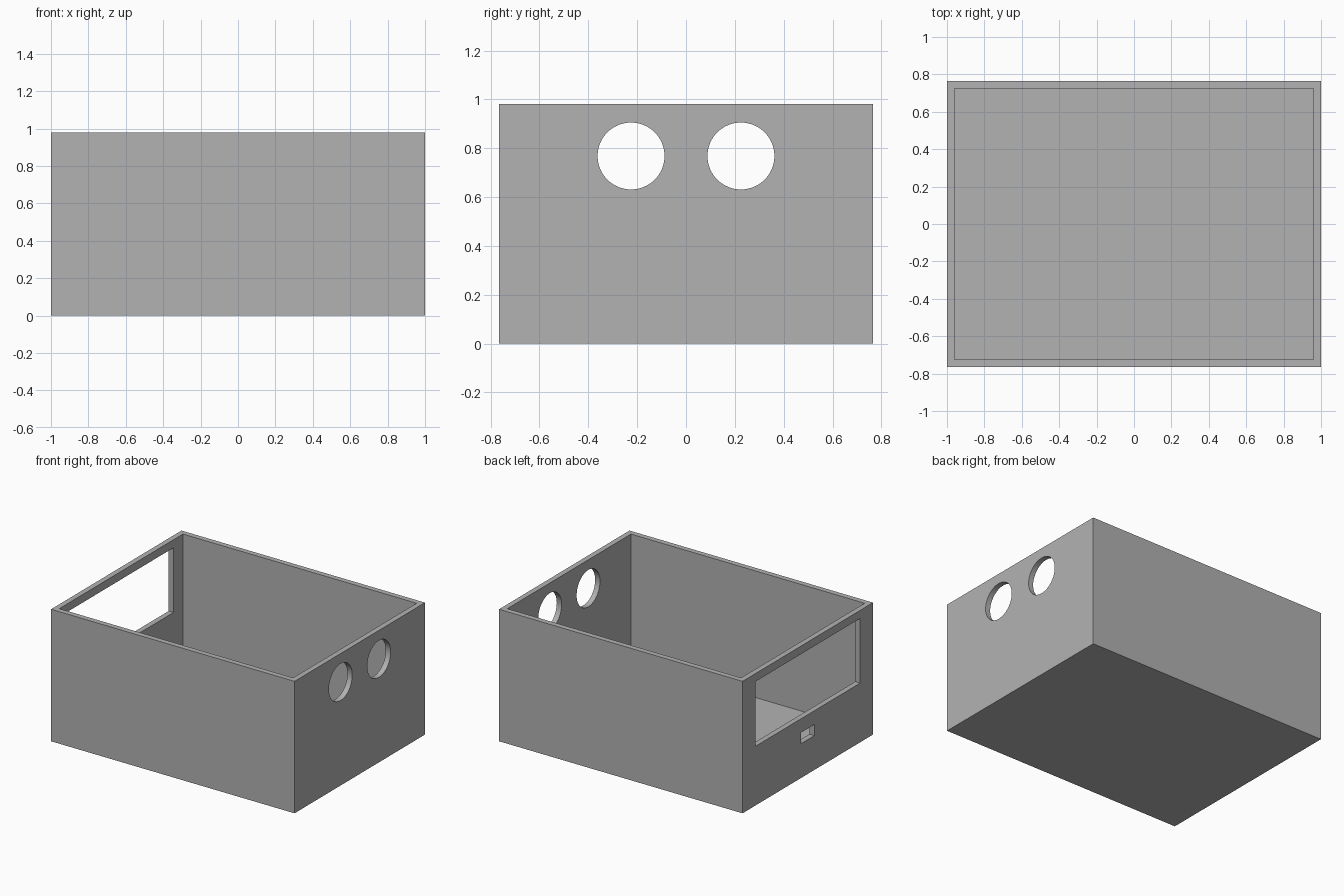
import bpy
import math

if "Cube" in bpy.data.objects:
    bpy.data.objects.remove(bpy.data.objects["Cube"], do_unlink=True)

LENGTH, WIDTH, HEIGHT, WALL = 2.0, 1.53, 0.98, 0.04

# Single grey plastic
grey = bpy.data.materials.new("plain_grey")
grey.use_nodes = True
colour = (0.448, 0.448, 0.448, 1)
grey.diffuse_color = colour
grey.node_tree.nodes["Principled BSDF"].inputs["Base Color"].default_value = colour


def box(name, low, high):
    """Axis-aligned box between two corners."""
    centre = [(a + b) / 2 for a, b in zip(low, high)]
    bpy.ops.mesh.primitive_cube_add(size=1, location=centre)
    obj = bpy.context.object
    obj.name = name
    obj.scale = [b - a for a, b in zip(low, high)]
    bpy.ops.object.transform_apply(location=True, rotation=True, scale=True)
    obj.data.materials.append(grey)
    return obj


def round_cutter(name, y, z, radius):
    """Cylinder that drills through the right wall."""
    bpy.ops.mesh.primitive_cylinder_add(
        vertices=64, radius=radius, depth=4 * WALL,
        location=(LENGTH / 2, y, z), rotation=(0, math.pi / 2, 0))
    obj = bpy.context.object
    obj.name = name
    obj.data.materials.append(grey)
    return obj


def cut(target, cutter):
    """Subtract a cutter and discard it."""
    cutter.hide_render = True
    mod = target.modifiers.new(cutter.name, 'BOOLEAN')
    mod.operation = 'DIFFERENCE'
    mod.solver = 'EXACT'
    mod.object = cutter
    bpy.context.view_layer.objects.active = target
    bpy.ops.object.modifier_apply(modifier=mod.name)
    bpy.data.objects.remove(cutter, do_unlink=True)


# Open-topped case
x, y = LENGTH / 2, WIDTH / 2
case = box("open_case", (-x, -y, 0), (x, y, HEIGHT))
cut(case, box("cavity", (WALL - x, WALL - y, WALL), (x - WALL, y - WALL, HEIGHT + 1)))

# Two round holes in the right wall
for side in (-1, 1):
    cut(case, round_cutter("round_hole", side * 0.225, 0.768, 0.137))

# Display window and small port in the left wall
outer, inner = -x - WALL, -x + 2 * WALL
cut(case, box("window_opening", (outer, -0.615, 0.44), (inner, 0.615, 0.92)))
cut(case, box("port_opening", (outer, -0.077, 0.255), (inner, 0.077, 0.337)))

# Crisp outer edges, smooth hole walls
bpy.ops.object.select_all(action='DESELECT')
case.select_set(True)
bpy.context.view_layer.objects.active = case
bpy.ops.object.shade_smooth_by_angle(angle=math.radians(30))
